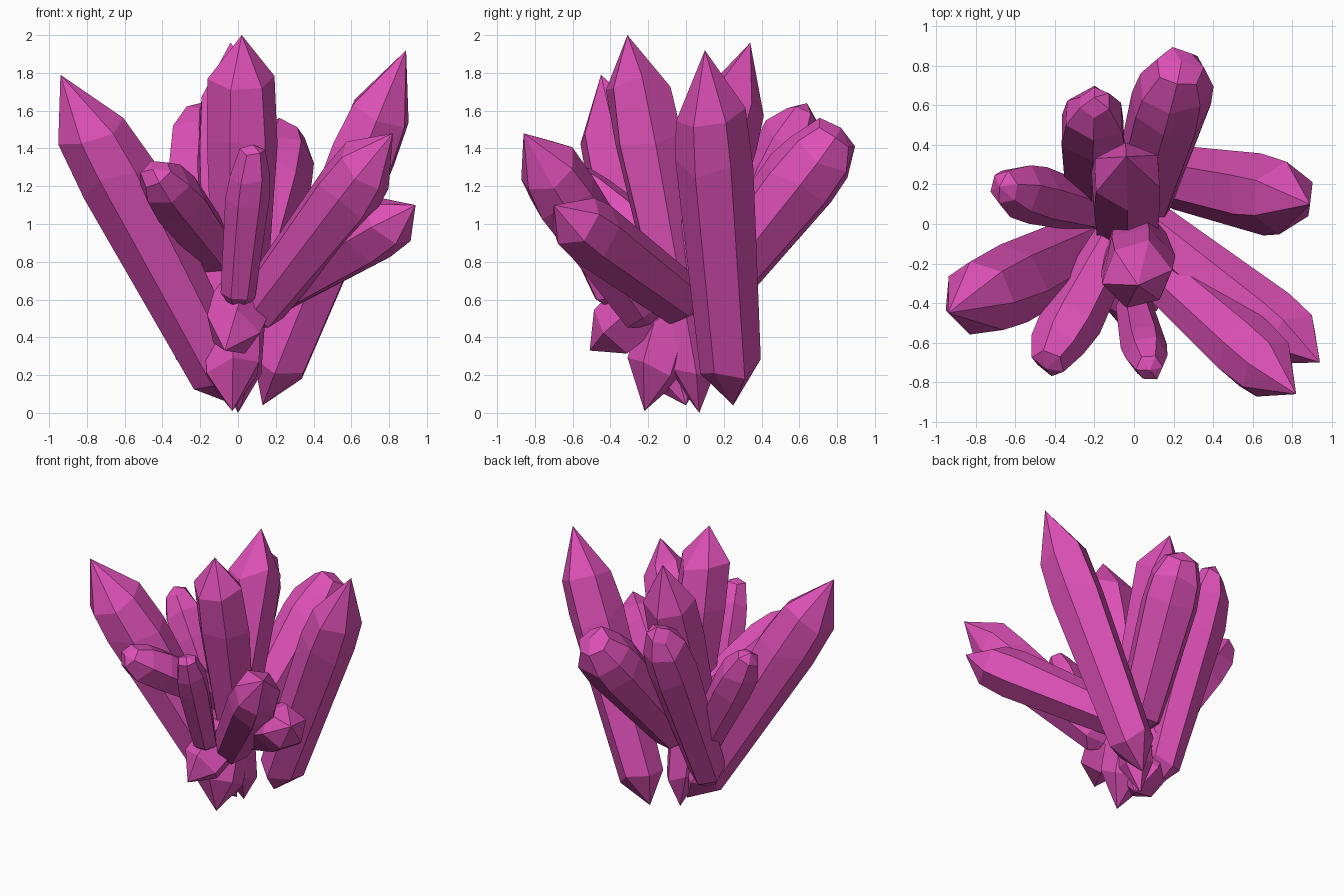
import bpy, bmesh, math, random
from mathutils import Vector

if "Cube" in bpy.data.objects:
    bpy.data.objects.remove(bpy.data.objects["Cube"])

random.seed(7)
mat = bpy.data.materials.new("crystal_pink")
mat.diffuse_color = (0.72, 0.08, 0.47, 1)
mat.use_nodes = True
mat.node_tree.nodes["Principled BSDF"].inputs["Base Color"].default_value = mat.diffuse_color


def crystal(name, base, tip, r, sides=6, blunt=0.0, turn=0.0, shoulder=0.83, foot=0.11, root=0.8):
    """Double-ended faceted crystal: foot point, tapered shaft, waist, shoulder, tip."""
    base, tip = Vector(base), Vector(tip)
    axis = tip - base
    d = axis.normalized()
    u = d.cross(Vector((0, 1, 0))).normalized()
    v = d.cross(u)
    # rings: position along the axis, radius, axial jitter
    rings = [(foot, r * root, 0.02), (shoulder - 0.14, r * 1.03, 0.03), (shoulder, r * 0.95, 0.03)]
    if blunt:
        rings.append((0.96, r * blunt, 0.02))
    bm = bmesh.new()
    loops = []
    for t, rad, jit in rings:
        loop = []
        for i in range(sides):
            a = turn + math.tau * i / sides
            k = rad * random.uniform(0.94, 1.06)
            p = base + axis * (t + random.uniform(-jit, jit))
            loop.append(bm.verts.new(p + (u * math.cos(a) + v * math.sin(a)) * k))
        loops.append(loop)
    lo, hi = bm.verts.new(base), bm.verts.new(tip)
    for i in range(sides):
        j = (i + 1) % sides
        bm.faces.new((lo, loops[0][j], loops[0][i]))
        bm.faces.new((hi, loops[-1][i], loops[-1][j]))
        for a, b in zip(loops, loops[1:]):
            bm.faces.new((a[i], a[j], b[j], b[i]))
    bmesh.ops.recalc_face_normals(bm, faces=bm.faces)
    me = bpy.data.meshes.new(name)
    bm.to_mesh(me)
    bm.free()
    me.materials.append(mat)
    ob = bpy.data.objects.new(name, me)
    bpy.context.collection.objects.link(ob)
    return ob


# Tall main crystals
crystal("left_crystal", (-0.01, 0.0, 0.04), (-0.94, -0.45, 1.79), 0.21, 7, turn=0.3, shoulder=0.84)
crystal("centre_front_crystal", (0.0, 0.07, 0.0), (0.02, -0.31, 2.0), 0.185, 6, turn=0.2, shoulder=0.86, root=0.65)
crystal("right_crystal", (0.13, 0.25, 0.04), (0.89, 0.10, 1.92), 0.19, 6, turn=0.5, root=0.88, shoulder=0.82)
crystal("centre_back_crystal", (-0.03, -0.22, 0.01), (-0.04, 0.34, 1.96), 0.195, 6, turn=0.55, shoulder=0.85)

# Blunt crystals at the back
crystal("back_right_crystal", (0.0, 0.0, 0.47), (0.24, 0.82, 1.51), 0.20, 7, 0.6, 0.4, shoulder=0.86)
crystal("back_left_crystal", (-0.22, -0.03, 0.17), (-0.20, 0.64, 1.64), 0.17, 6, 0.5, 0.5, shoulder=0.87)
crystal("side_left_crystal", (-0.08, 0.03, 0.35), (-0.68, 0.19, 1.40), 0.145, 6, 0.6, 0.2)

# Front crystals
crystal("front_left_crystal", (-0.05, 0.0, 0.78), (-0.45, -0.73, 1.29), 0.15, 6, 0.6, 0.3)
crystal("front_small_crystal", (-0.01, -0.36, 0.52), (0.08, -0.74, 1.42), 0.115, 6, 0.6, 0.1)
crystal("front_right_crystal", (0.03, -0.16, 0.45), (0.82, -0.86, 1.48), 0.18, 7, turn=0.6)
crystal("low_right_crystal", (0.0, 0.06, 0.54), (0.94, -0.70, 1.10), 0.17, 6, turn=0.4, shoulder=0.85)

# Short root crystal poking out low at the front
crystal("root_crystal", (-0.07, -0.51, 0.33), (0.08, -0.05, 0.72), 0.16, 5, turn=0.2, shoulder=0.75, foot=0.27, root=0.95)
